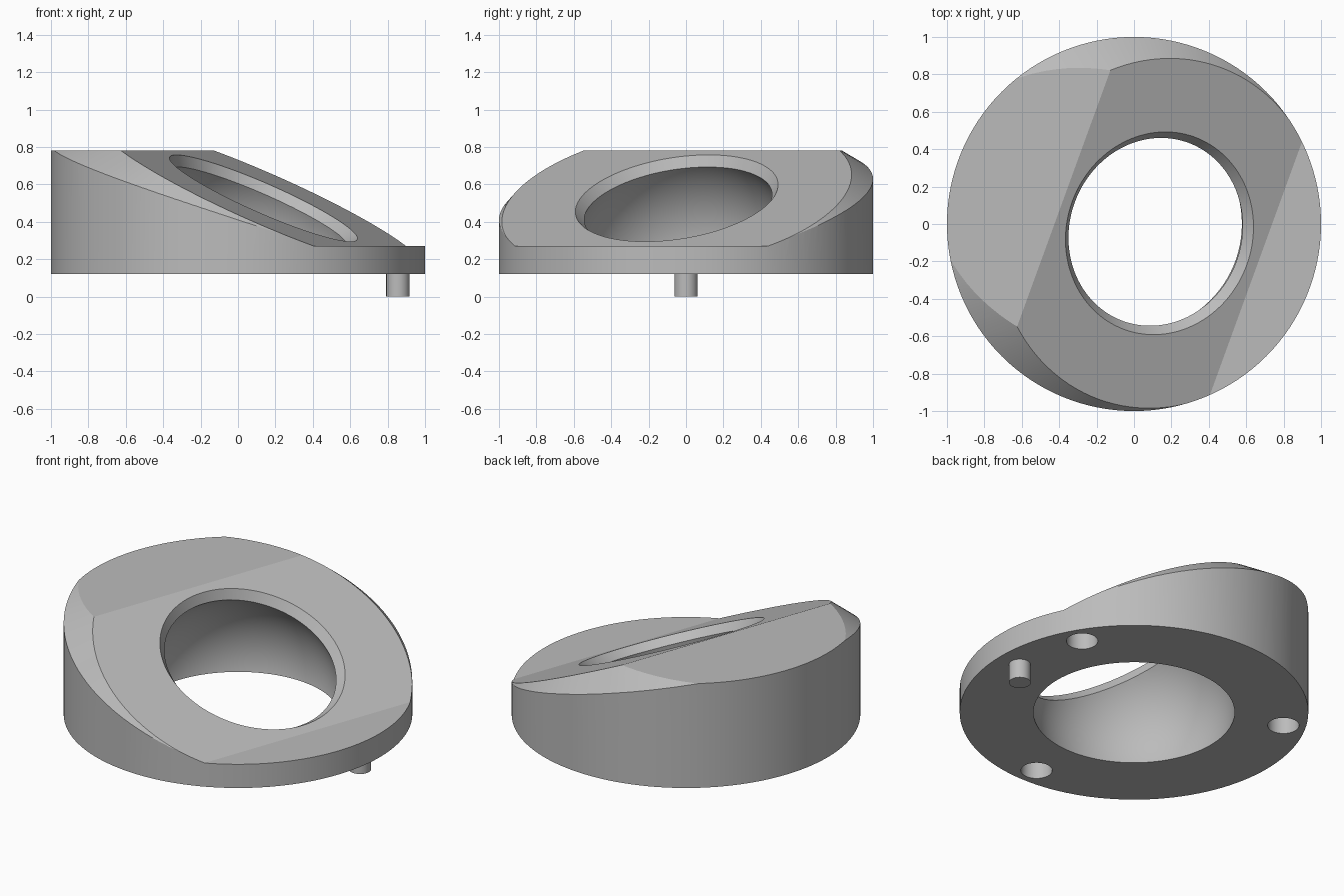
import bpy
from math import sin, cos, radians
from mathutils import Vector, Euler

cube = bpy.data.objects.get("Cube")
if cube:
    bpy.data.objects.remove(cube, do_unlink=True)

grey = bpy.data.materials.new("plain_grey")
grey.use_nodes = True
COLOUR = (0.5, 0.5, 0.5, 1)
grey.diffuse_color = COLOUR
grey.node_tree.nodes["Principled BSDF"].inputs["Base Color"].default_value = COLOUR

BOTTOM, LOW, HIGH = 0.12, 0.27, 0.78
TILT = Euler((0, radians(25), radians(-20)))
AXIS = Vector((0, 0, 1))
AXIS.rotate(TILT)
# Centre of the tilted face
FACE = Vector((0.145 * cos(radians(20)), -0.145 * sin(radians(20)), 0.526))


def finish(obj, name):
    obj.name = name
    obj.data.materials.append(grey)
    return obj


def upright(name, radius, z0, z1, x=0, y=0, sides=128):
    bpy.ops.mesh.primitive_cylinder_add(vertices=sides, radius=radius, depth=z1 - z0,
                                        location=(x, y, (z0 + z1) / 2))
    return finish(bpy.context.object, name)


def tilted_cone(name, r_low, r_high, h_low, h_high):
    """Frustum along the tilted axis, heights measured from the tilted face."""
    bpy.ops.mesh.primitive_cone_add(vertices=128, radius1=r_low, radius2=r_high,
                                    depth=h_high - h_low, rotation=TILT,
                                    location=FACE + AXIS * (h_low + h_high) / 2)
    return finish(bpy.context.object, name)


def boolean(obj, tool, operation):
    mod = obj.modifiers.new(operation.lower(), 'BOOLEAN')
    mod.object, mod.operation, mod.solver = tool, operation, 'EXACT'
    bpy.context.view_layer.objects.active = obj
    bpy.ops.object.modifier_apply(modifier=mod.name)
    bpy.data.objects.remove(tool, do_unlink=True)


def shade(obj):
    bpy.ops.object.select_all(action='DESELECT')
    obj.select_set(True)
    bpy.context.view_layer.objects.active = obj
    bpy.ops.object.shade_smooth_by_angle(angle=radians(20))


# Round body trimmed by a tilted bevelled disc above a low flat base
body = upright("wedge_body", 1, BOTTOM, HIGH)
envelope = tilted_cone("envelope", 2.445, 0.945, -1.5, 0)
boolean(envelope, upright("low_slab", 1.5, -0.2, LOW), 'UNION')
boolean(body, envelope, 'INTERSECT')

# Bevelled opening in the tilted face
boolean(body, tilted_cone("opening", 0.502, 0.563, -0.06, 0.02), 'DIFFERENCE')

# Spherical bore through the middle
bpy.ops.mesh.primitive_uv_sphere_add(segments=96, ring_count=48, radius=0.585,
                                     location=(0, 0, 0.215))
boolean(body, finish(bpy.context.object, "bore"), 'DIFFERENCE')

# Three blind sockets underneath
for angle in (30, 150, 270):
    a = radians(angle)
    socket = upright("socket", 0.09, 0, BOTTOM + 0.12, 0.87 * cos(a), 0.87 * sin(a), 48)
    boolean(body, socket, 'DIFFERENCE')
shade(body)

# Locating pin
shade(upright("locating_pin", 0.0625, 0, BOTTOM + 0.02, 0.855, 0, 48))
